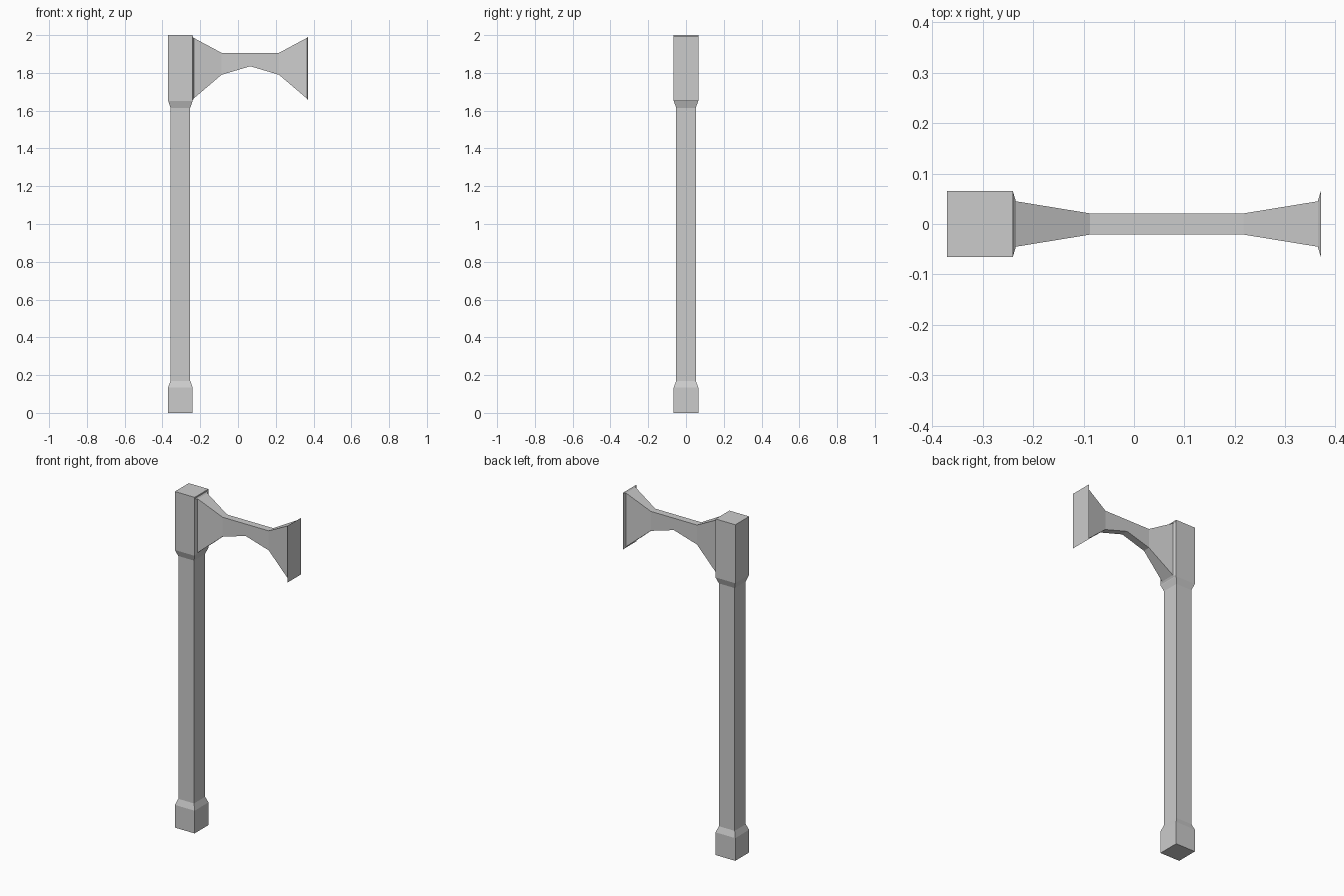
import bpy, bmesh

if "Cube" in bpy.data.objects:
    bpy.data.objects.remove(bpy.data.objects["Cube"])


def loft(name, rings):
    """Skin a row of four-cornered rings and cap both ends."""
    bm = bmesh.new()
    loops = [[bm.verts.new(p) for p in ring] for ring in rings]
    for a, b in zip(loops, loops[1:]):
        for i in range(4):
            j = (i + 1) % 4
            bm.faces.new((a[i], a[j], b[j], b[i]))
    bm.faces.new(loops[0])
    bm.faces.new(loops[-1])
    bmesh.ops.recalc_face_normals(bm, faces=bm.faces)
    mesh = bpy.data.meshes.new(name)
    bm.to_mesh(mesh)
    bm.free()
    obj = bpy.data.objects.new(name, mesh)
    bpy.context.collection.objects.link(obj)
    return obj


# Square post with a thicker foot and head: (z, half width)
POST_X = -0.305
post = [(0, 0.065), (0.135, 0.065), (0.17, 0.052),
        (1.615, 0.052), (1.652, 0.065), (2.0, 0.065)]
loft("post", [[(POST_X + sx * h, sy * h, z)
               for sx, sy in ((-1, -1), (1, -1), (1, 1), (-1, 1))]
              for z, h in post])

# Bracket arm flaring at both ends: (distance from middle, half depth, low z, high z)
ARM_X = 0.065
half = [(0.305, 0.065, 1.655, 1.992), (0.299, 0.045, 1.665, 1.985),
        (0.152, 0.021, 1.79, 1.906)]
arm = [(-d, h, lo, hi) for d, h, lo, hi in half]
arm += [(0, 0.021, 1.835, 1.906)] + half[::-1]
loft("bracket_arm", [[(ARM_X + d, -h, lo), (ARM_X + d, h, lo),
                      (ARM_X + d, h, hi), (ARM_X + d, -h, hi)]
                     for d, h, lo, hi in arm])
